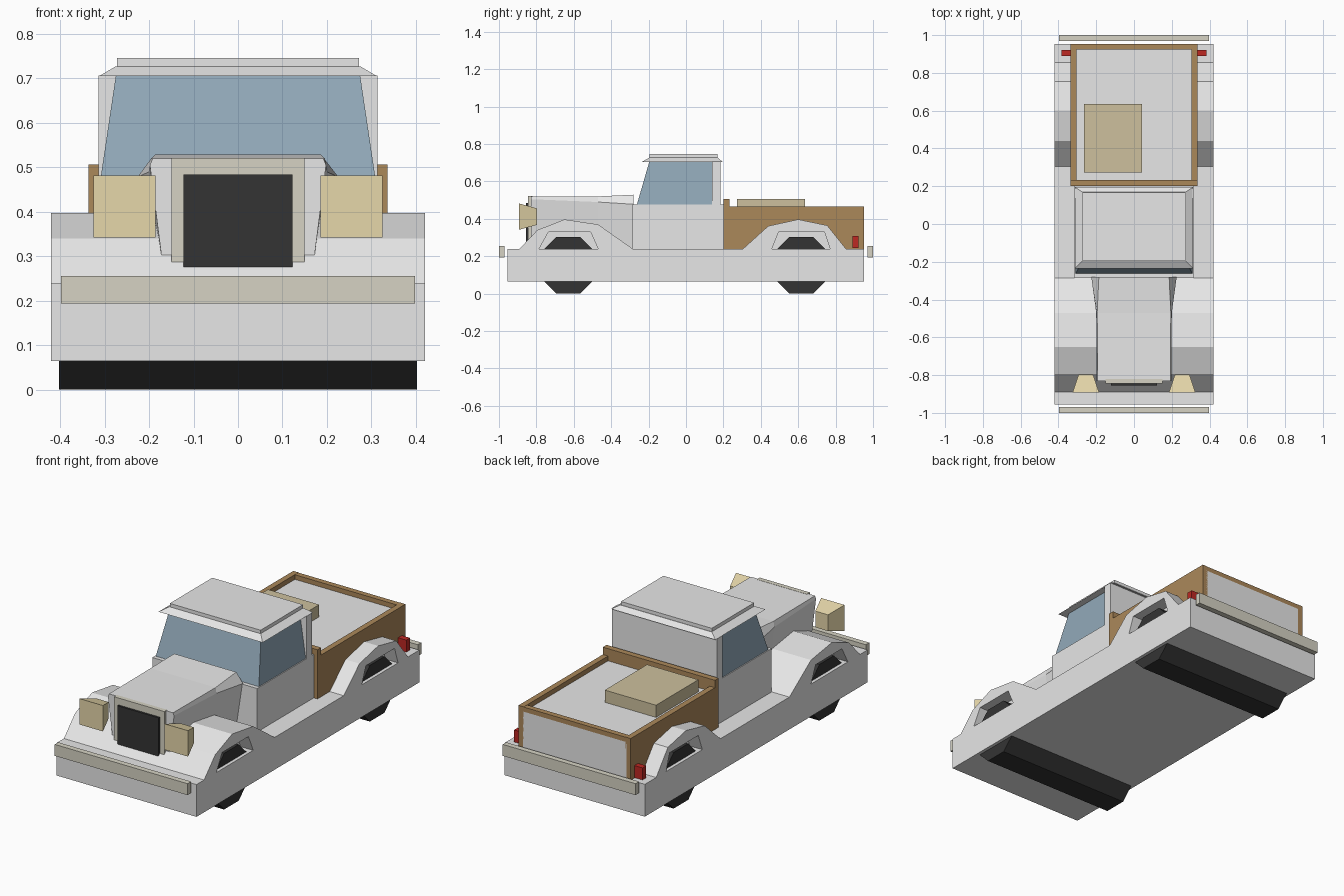
import bpy, bmesh

if "Cube" in bpy.data.objects:
    bpy.data.objects.remove(bpy.data.objects["Cube"])


def material(name, rgb):
    m = bpy.data.materials.new(name)
    m.diffuse_color = (*rgb, 1)
    m.use_nodes = True
    m.node_tree.nodes["Principled BSDF"].inputs["Base Color"].default_value = m.diffuse_color
    return m


PAINT = material("light grey paint", (0.80, 0.80, 0.80))
GLASS = material("blue grey glass", (0.284, 0.392, 0.479))
WOOD = material("brown wood", (0.41, 0.246, 0.102))
DARK = material("dark rubber", (0.034, 0.034, 0.034))
TRIM = material("warm grey trim", (0.67, 0.65, 0.55))
LAMP = material("cream lamp", (0.79, 0.68, 0.40))
RED = material("red lamp", (0.51, 0.021, 0.016))
CARGO = material("tan cargo", (0.61, 0.53, 0.34))


def loft(name, sections, mat):
    """Skin a run of equal-length point rings and cap both ends."""
    bm = bmesh.new()
    rings = [[bm.verts.new(p) for p in s] for s in sections]
    n = len(rings[0])
    for a, b in zip(rings, rings[1:]):
        for i in range(n):
            j = (i + 1) % n
            bm.faces.new((a[i], a[j], b[j], b[i]))
    bm.faces.new(rings[0])
    bm.faces.new(rings[-1])
    bmesh.ops.recalc_face_normals(bm, faces=bm.faces)
    mesh = bpy.data.meshes.new(name)
    bm.to_mesh(mesh)
    bm.free()
    mesh.materials.append(mat)
    ob = bpy.data.objects.new(name, mesh)
    bpy.context.collection.objects.link(ob)
    return ob


def rect(x0, x1, y0, y1, z):
    return [(x0, y0, z), (x1, y0, z), (x1, y1, z), (x0, y1, z)]


def box(name, x0, x1, y0, y1, z0, z1, mat):
    return loft(name, [rect(x0, x1, y0, y1, z0), rect(x0, x1, y0, y1, z1)], mat)


def side_profile(name, pts, x0, x1, mat):
    """Extrude a (y, z) outline across x."""
    return loft(name, [[(x, y, z) for y, z in pts] for x in (x0, x1)], mat)


# Lower body and bumpers
box("lower_body", -0.42, 0.42, -0.955, 0.952, 0.065, 0.24, PAINT)
box("front_bumper", -0.398, 0.398, -1.0, -0.97, 0.194, 0.256, TRIM)
box("rear_bumper", -0.398, 0.398, 0.97, 1.0, 0.194, 0.256, TRIM)

# Fenders: solid core between two outer arches with wheel openings
FENDERS = {
    "front": ([(-0.89, 0.24), (-0.795, 0.34), (-0.65, 0.397), (-0.47, 0.37), (-0.285, 0.24)],
              [(-0.47, 0.24), (-0.51, 0.33), (-0.735, 0.33), (-0.785, 0.24)], -0.63),
    "rear": ([(0.305, 0.24), (0.44, 0.362), (0.60, 0.397), (0.755, 0.365), (0.855, 0.24)],
             [(0.77, 0.24), (0.74, 0.33), (0.495, 0.33), (0.46, 0.24)], 0.617),
}
for end, (outline, opening, wheel_y) in FENDERS.items():
    side_profile(end + "_fender_core", outline, -0.345, 0.345, PAINT)
    for side, s in (("left", -1), ("right", 1)):
        side_profile(f"{end}_{side}_arch", outline + opening, s * 0.345, s * 0.42, PAINT)
    # Eight-sided wheel roller, flat side down
    a, b, zc = 0.152, 0.063, 0.152
    octagon = [(-b, -a), (b, -a), (a, -b), (a, b), (b, a), (-b, a), (-a, b), (-a, -b)]
    side_profile(end + "_wheels", [(wheel_y + y, zc + z) for y, z in octagon],
                 -0.402, 0.402, DARK)

# Hood, flaring out to the cab
hood = []
for y, wb, zb, ws, zs, wt, zt in (
        (-0.83, 0.170, 0.285, 0.198, 0.505, 0.192, 0.52),
        (-0.47, 0.175, 0.24, 0.200, 0.490, 0.195, 0.52),
        (-0.28, 0.190, 0.24, 0.226, 0.478, 0.186, 0.529)):
    half = [(wb, zb), (ws, zs), (wt, zt)]
    hood.append([(w, y, z) for w, z in half] + [(-w, y, z) for w, z in reversed(half)])
loft("hood", hood, PAINT)

# Grille
box("grille_frame", -0.15, 0.15, -0.845, -0.82, 0.283, 0.521, TRIM)
box("grille", -0.123, 0.123, -0.856, -0.835, 0.271, 0.484, DARK)

# Cab
box("cab_lower", -0.314, 0.314, -0.285, 0.2, 0.24, 0.476, PAINT)
loft("cab_windows", [rect(-0.309, 0.309, -0.263, 0.15, 0.475),
                     rect(-0.274, 0.274, -0.195, 0.15, 0.71)], GLASS)
box("cab_back", -0.314, 0.314, 0.138, 0.185, 0.44, 0.706, PAINT)
loft("roof_brim", [rect(-0.312, 0.312, -0.235, 0.195, 0.705),
                   rect(-0.275, 0.275, -0.197, 0.17, 0.727)], PAINT)
box("roof_top", -0.272, 0.272, -0.195, 0.168, 0.725, 0.746, PAINT)

# Cargo bed with wooden rails
box("bed", -0.31, 0.31, 0.2, 0.953, 0.24, 0.44, PAINT)
for side, s in (("left", -1), ("right", 1)):
    x0, x1 = sorted((s * 0.305, s * 0.336))
    box(side + "_bed_side", x0, x1, 0.2, 0.953, 0.24, 0.466, WOOD)
box("bed_front_board", -0.336, 0.336, 0.2, 0.232, 0.42, 0.506, WOOD)
box("tailgate_rail", -0.306, 0.306, 0.923, 0.953, 0.44, 0.465, WOOD)
box("cargo_box", -0.265, 0.042, 0.273, 0.635, 0.43, 0.506, CARGO)

# Head lamps and tail lamps
for side, s in (("left", -1), ("right", 1)):
    c = s * 0.255
    lamp = []
    for y, w, z0, z1 in ((-0.892, 0.07, 0.342, 0.482), (-0.797, 0.038, 0.368, 0.456)):
        lamp.append([(c - w, y, z0), (c + w, y, z0), (c + w, y, z1), (c - w, y, z1)])
    loft(side + "_head_lamp", lamp, LAMP)
    x0, x1 = sorted((s * 0.33, s * 0.385))
    box(side + "_tail_lamp", x0, x1, 0.89, 0.922, 0.243, 0.308, RED)
